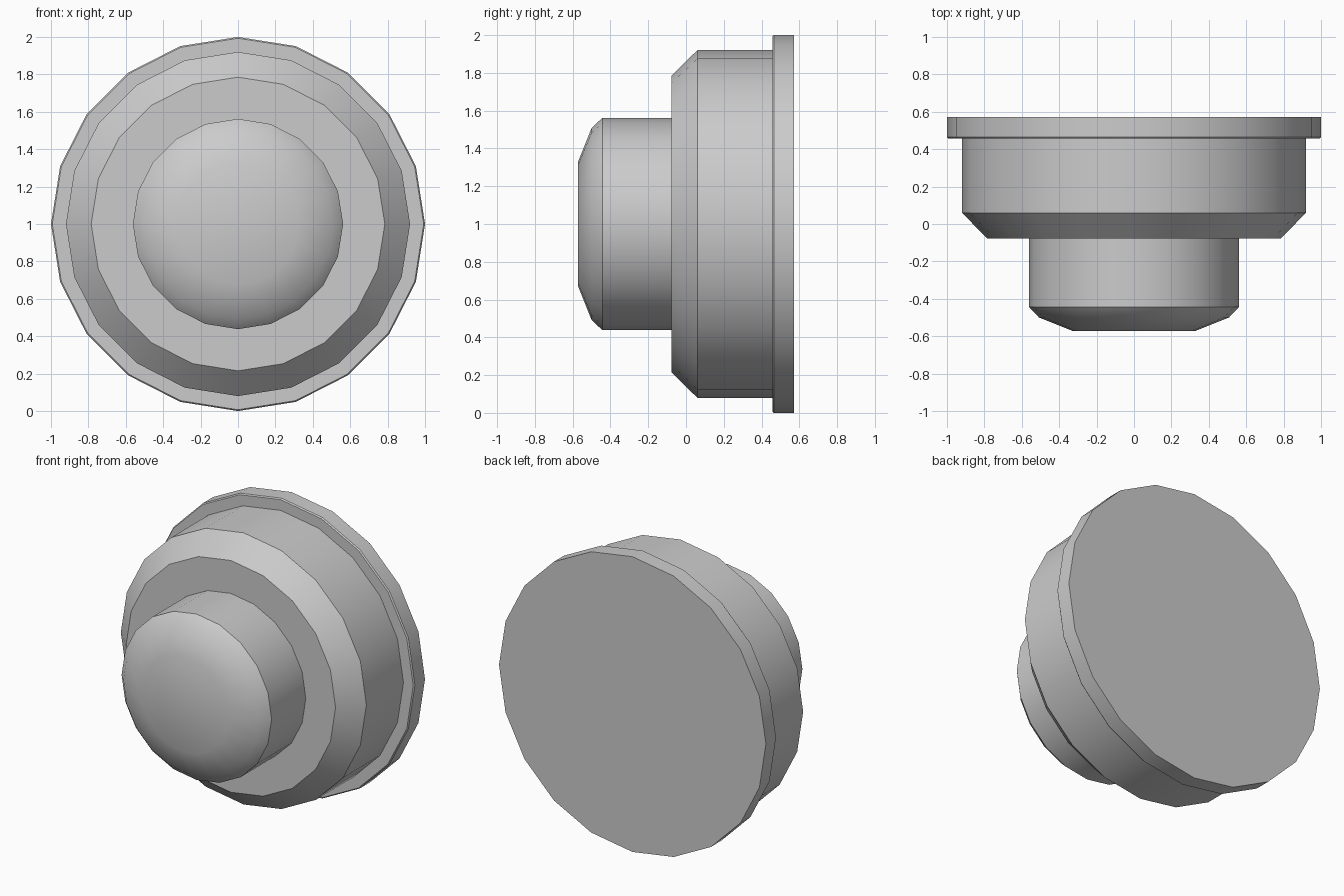
import bpy, bmesh, math

if "Cube" in bpy.data.objects:
    bpy.data.objects.remove(bpy.data.objects["Cube"])

SIDES = 20
CENTRE_Z = 1.0


def lathe(name, profile):
    """Revolve (y, radius) points about the horizontal y axis and cap both ends."""
    bm = bmesh.new()
    rings = []
    for y, r in profile:
        rings.append([bm.verts.new((r * math.sin(2 * math.pi * i / SIDES), y,
                                    CENTRE_Z + r * math.cos(2 * math.pi * i / SIDES)))
                      for i in range(SIDES)])
    for a, b in zip(rings, rings[1:]):
        for i in range(SIDES):
            j = (i + 1) % SIDES
            bm.faces.new((a[i], a[j], b[j], b[i]))
    bm.faces.new(rings[0])
    bm.faces.new(rings[-1])
    bmesh.ops.recalc_face_normals(bm, faces=bm.faces)
    mesh = bpy.data.meshes.new(name)
    bm.to_mesh(mesh)
    bm.free()
    obj = bpy.data.objects.new(name, mesh)
    bpy.context.collection.objects.link(obj)
    bpy.ops.object.select_all(action='DESELECT')
    obj.select_set(True)
    bpy.context.view_layer.objects.active = obj
    bpy.ops.object.shade_smooth_by_angle(angle=math.radians(30))
    return obj


# One continuous stepped body: domed knob, chamfered collar, rear flange
lathe("stepped_knob", [
    (-0.573, 0.325), (-0.50, 0.508), (-0.443, 0.562),
    (-0.077, 0.562), (-0.077, 0.785), (0.06, 0.92),
    (0.457, 0.92), (0.457, 0.993), (0.465, 1.0), (0.573, 1.0),
])
